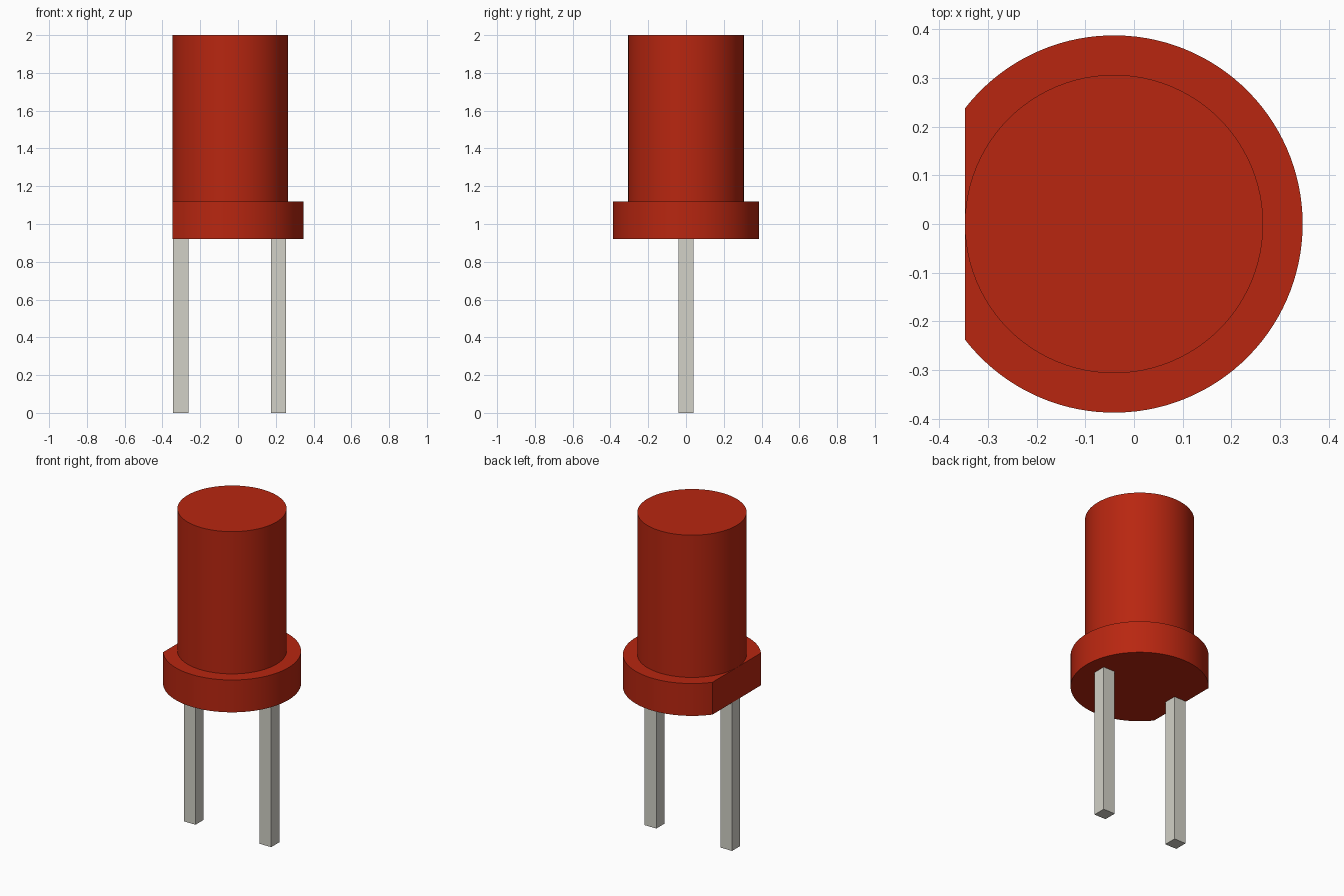
import bpy
import bmesh
import math

if "Cube" in bpy.data.objects:
    bpy.data.objects.remove(bpy.data.objects["Cube"], do_unlink=True)

CX = -0.041            # axis of the round body
BODY_R, FLANGE_R = 0.306, 0.387
BASE_Z, FLANGE_Z, TOP_Z = 0.92, 1.12, 2.0


def material(name, rgb):
    m = bpy.data.materials.new(name)
    m.use_nodes = True
    m.diffuse_color = (*rgb, 1)
    bsdf = next(n for n in m.node_tree.nodes if n.type == 'BSDF_PRINCIPLED')
    bsdf.inputs["Base Color"].default_value = (*rgb, 1)
    return m


red = material("red plastic", (0.48, 0.0194, 0.0052))
metal = material("grey metal", (0.645, 0.638, 0.572))


def prism(name, outline, z0, z1, mat, smooth=False):
    """Extrude a closed outline from z0 to z1."""
    bm = bmesh.new()
    face = bm.faces.new([bm.verts.new((x, y, z0)) for x, y in outline])
    ext = bmesh.ops.extrude_face_region(bm, geom=[face], use_keep_orig=True)
    top = [v for v in ext["geom"] if isinstance(v, bmesh.types.BMVert)]
    bmesh.ops.translate(bm, verts=top, vec=(0, 0, z1 - z0))
    bmesh.ops.recalc_face_normals(bm, faces=bm.faces)
    mesh = bpy.data.meshes.new(name)
    bm.to_mesh(mesh)
    bm.free()
    mesh.materials.append(mat)
    ob = bpy.data.objects.new(name, mesh)
    bpy.context.collection.objects.link(ob)
    if smooth:
        bpy.ops.object.select_all(action='DESELECT')
        ob.select_set(True)
        bpy.context.view_layer.objects.active = ob
        bpy.ops.object.shade_smooth_by_angle(angle=math.radians(30))
    return ob


def arc(radius, start, end, count):
    return [(CX + radius * math.cos(start + (end - start) * i / count),
             radius * math.sin(start + (end - start) * i / count))
            for i in range(count + 1)]


# Round body with a flat top
prism("body", arc(BODY_R, 0, 2 * math.pi, 96)[:-1], FLANGE_Z, TOP_Z, red, True)

# Flange, cut flat on one side where it meets the body
half = math.acos(-BODY_R / FLANGE_R)
prism("flange", arc(FLANGE_R, -half, half, 96), BASE_Z, FLANGE_Z, red, True)

# Two square leads
H = 0.04
for name, x in (("right_lead", -0.303), ("left_lead", 0.215)):
    prism(name, [(x - H, -H), (x + H, -H), (x + H, H), (x - H, H)],
          0, BASE_Z, metal)
